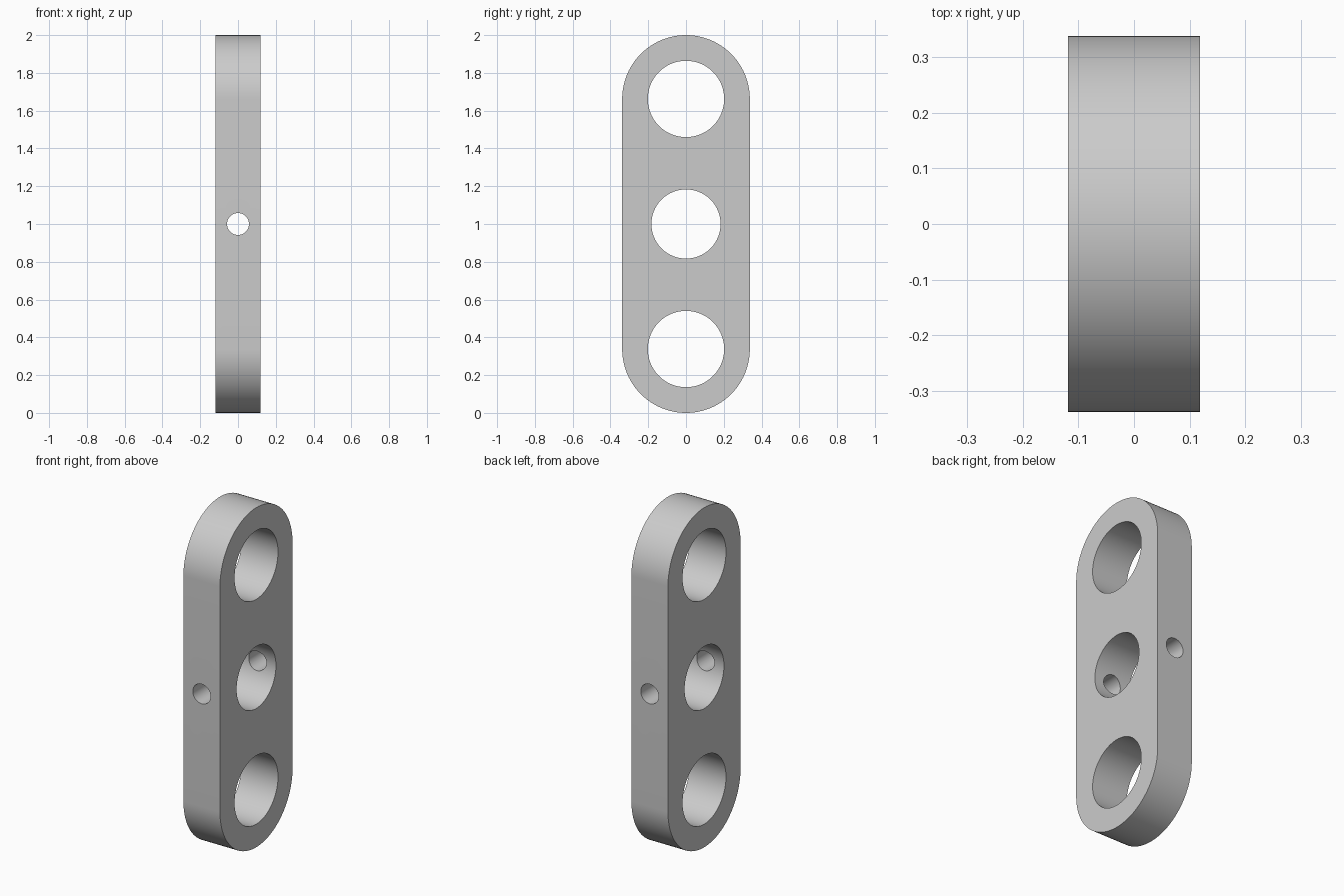
import bpy, bmesh, math
from mathutils import Matrix

cube = bpy.data.objects.get("Cube")
if cube:
    bpy.data.objects.remove(cube, do_unlink=True)

HALF_X = 0.119   # half thickness
R = 0.338        # radius of the rounded ends
SEG = 96

grey = bpy.data.materials.new("plain grey")
grey.use_nodes = True
colour = (0.6, 0.6, 0.6, 1)
grey.diffuse_color = colour
grey.node_tree.nodes["Principled BSDF"].inputs["Base Color"].default_value = colour


def add_object(name, bm):
    mesh = bpy.data.meshes.new(name)
    bmesh.ops.recalc_face_normals(bm, faces=bm.faces)
    bm.to_mesh(mesh)
    bm.free()
    mesh.materials.append(grey)
    obj = bpy.data.objects.new(name, mesh)
    bpy.context.collection.objects.link(obj)
    return obj


def cutter(name, z, radius, axis, segments=SEG):
    bm = bmesh.new()
    turn = Matrix.Rotation(math.pi / 2, 4, 'Y' if axis == 'X' else 'X')
    bmesh.ops.create_cone(bm, cap_ends=True, segments=segments, radius1=radius,
                          radius2=radius, depth=1,
                          matrix=Matrix.Translation((0, 0, z)) @ turn)
    obj = add_object(name, bm)
    obj.hide_render = True
    return obj


# Link plate: a stadium outline extruded through its thickness
bm = bmesh.new()
outline = []
for centre, start in ((2 - R, 0), (R, math.pi)):
    for i in range(SEG // 2 + 1):
        a = start + math.pi * i / (SEG // 2)
        outline.append(bm.verts.new((-HALF_X, R * math.cos(a), centre + R * math.sin(a))))
face = bm.faces.new(outline)
side = bmesh.ops.extrude_face_region(bm, geom=[face])
bmesh.ops.translate(bm, vec=(2 * HALF_X, 0, 0),
                    verts=[g for g in side["geom"] if isinstance(g, bmesh.types.BMVert)])
plate = add_object("link_plate", bm)

# Three large bores and one cross pin hole
cutters = [
    cutter("top_bore", 2 - R, 0.202, 'X'),
    cutter("middle_bore", 1, 0.183, 'X'),
    cutter("bottom_bore", R, 0.202, 'X'),
    cutter("cross_pin_hole", 1, 0.058, 'Y', 48),
]
for c in cutters:
    mod = plate.modifiers.new(c.name, 'BOOLEAN')
    mod.operation = 'DIFFERENCE'
    mod.solver = 'EXACT'
    mod.object = c

# Apply the cuts, then drop the cutters
bpy.context.view_layer.objects.active = plate
bpy.ops.object.select_all(action='DESELECT')
plate.select_set(True)
for c in cutters:
    bpy.ops.object.modifier_apply(modifier=c.name)
for c in cutters:
    bpy.data.objects.remove(c, do_unlink=True)

bpy.ops.object.shade_smooth_by_angle(angle=math.radians(30))
